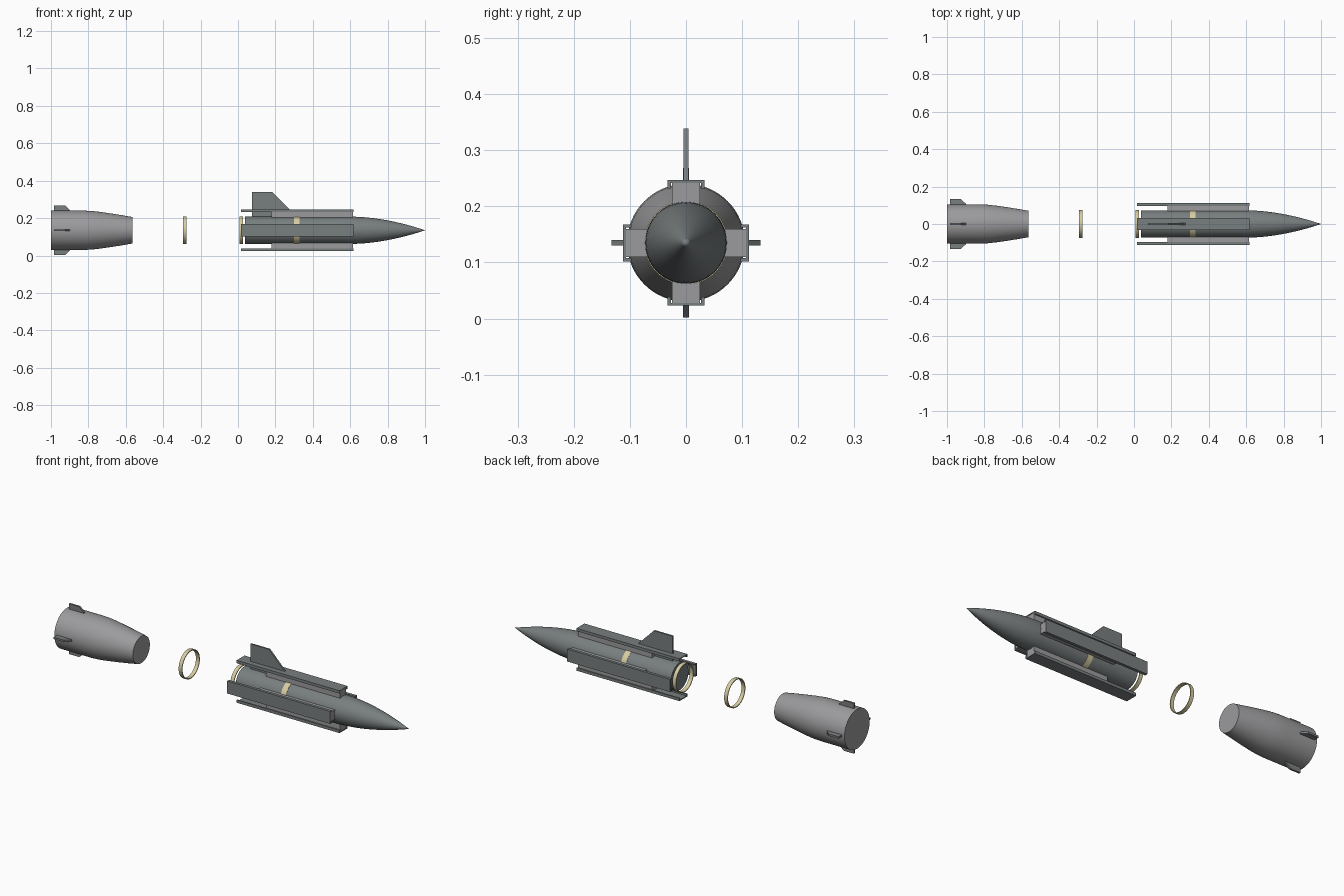
import bpy, bmesh, math
from mathutils import Matrix

cube = bpy.data.objects.get("Cube")
if cube:
    bpy.data.objects.remove(cube, do_unlink=True)

AXIS_Z = 0.135
R = 0.073


def material(name, rgb):
    m = bpy.data.materials.new(name)
    m.use_nodes = True
    m.diffuse_color = (*rgb, 1)
    m.node_tree.nodes["Principled BSDF"].inputs["Base Color"].default_value = (*rgb, 1)
    return m


light_grey = material("light grey", (0.33, 0.33, 0.34))
slate_grey = material("slate grey", (0.19, 0.21, 0.215))
cream = material("cream", (0.68, 0.61, 0.36))


def finish(name, bm, mat, smooth=None):
    bmesh.ops.recalc_face_normals(bm, faces=bm.faces)
    mesh = bpy.data.meshes.new(name)
    bm.to_mesh(mesh)
    bm.free()
    ob = bpy.data.objects.new(name, mesh)
    bpy.context.collection.objects.link(ob)
    ob.location.z = AXIS_Z
    mesh.materials.append(mat)
    if smooth:
        bpy.ops.object.select_all(action="DESELECT")
        ob.select_set(True)
        bpy.context.view_layer.objects.active = ob
        bpy.ops.object.shade_smooth_by_angle(angle=math.radians(smooth))
    return ob


def lathe(name, profile, mat, closed=False, sides=64):
    """Spin (x, radius) points around the long axis."""
    bm = bmesh.new()
    verts = [bm.verts.new((x, 0, r)) for x, r in profile]
    pairs = list(zip(verts, verts[1:] + verts[:1]))
    edges = [bm.edges.new(p) for p in (pairs if closed else pairs[:-1])]
    bmesh.ops.spin(bm, geom=verts + edges, cent=(0, 0, 0), axis=(1, 0, 0),
                   angle=math.tau, steps=sides)
    bmesh.ops.remove_doubles(bm, verts=bm.verts, dist=1e-5)
    return finish(name, bm, mat, 30)


def prism(name, outline, shift, mat, turn=0):
    """Extrude a 3D outline along a vector, then turn it about the long axis."""
    bm = bmesh.new()
    face = bm.faces.new([bm.verts.new(p) for p in outline])
    out = bmesh.ops.extrude_face_region(bm, geom=[face])
    moved = [g for g in out["geom"] if isinstance(g, bmesh.types.BMVert)]
    bmesh.ops.translate(bm, verts=moved, vec=shift)
    if face.is_valid and len(bm.faces) == len(outline) + 1:
        bm.faces.new([v for v in face.verts])
    bmesh.ops.rotate(bm, verts=bm.verts, cent=(0, 0, 0),
                     matrix=Matrix.Rotation(turn, 3, "X"))
    return finish(name, bm, mat)


def fin(name, side, half, turn=0):
    prism(name, [(x, -half, z) for x, z in side], (0, 2 * half, 0), slate_grey, turn)


# Main body with curved nose
nose = [(0.6 + 0.4 * i / 16, R * (1 - (i / 16) ** 1.85)) for i in range(17)]
lathe("main_body", [(0.037, 0), (0.037, R)] + nose, slate_grey)

# Booster with tapered front
lathe("booster", [(-1, 0), (-1, 0.105), (-0.82, 0.105), (-0.78, 0.103), (-0.74, 0.0985),
                  (-0.68, 0.09), (-0.62, 0.0805), (-0.565, 0.071), (-0.565, 0)], light_grey)

# Hollow clamp rings
for name, x0, x1 in (("loose_ring", -0.295, -0.275), ("rear_ring", 0.007, 0.027),
                     ("body_band", 0.3, 0.33)):
    lathe(name, [(x0, 0.07), (x0, 0.0745), (x1, 0.0745), (x1, 0.07)], cream, closed=True)

# Four channel rails on boxes, and four booster fins
channel = [(-0.033, 0.112), (0.033, 0.112), (0.033, 0.097), (0.027, 0.097),
           (0.027, 0.107), (-0.027, 0.107), (-0.027, 0.097), (-0.033, 0.097)]
web = [(-0.025, 0.06), (0.025, 0.06), (0.025, 0.108), (-0.025, 0.108)]
booster_fin = [(-0.985, 0.095), (-0.985, 0.133), (-0.925, 0.133), (-0.898, 0.107),
               (-0.898, 0.095)]
for i, where in enumerate(("top", "right", "bottom", "left")):
    turn = i * math.pi / 2
    prism(where + "_rail", [(0.015, y, z) for y, z in channel], (0.602, 0, 0),
          slate_grey, turn)
    prism(where + "_rail_support", [(0.18, y, z) for y, z in web], (0.435, 0, 0),
          light_grey, turn)
    fin(where + "_booster_fin", booster_fin, 0.005, turn)

# Tall fin on top
fin("dorsal_fin", [(0.075, 0.065), (0.075, 0.204), (0.185, 0.204), (0.278, 0.11),
                   (0.278, 0.065)], 0.0045)
